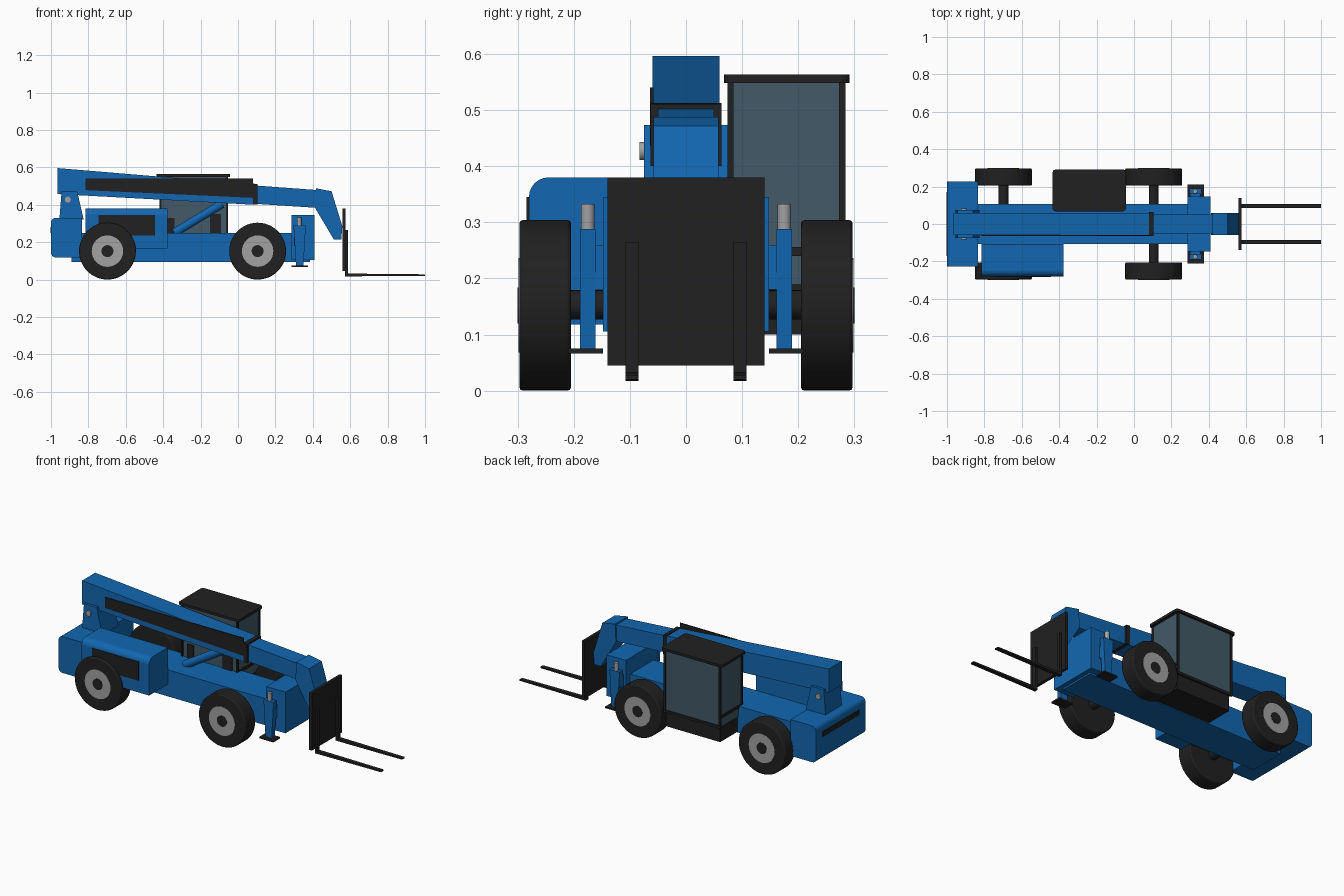
import bpy, math
from mathutils import Vector

if "Cube" in bpy.data.objects:
    bpy.data.objects.remove(bpy.data.objects["Cube"])


def material(name, rgb):
    m = bpy.data.materials.new(name)
    m.diffuse_color = (*rgb, 1)
    m.use_nodes = True
    m.node_tree.nodes["Principled BSDF"].inputs["Base Color"].default_value = m.diffuse_color
    return m


BLUE = material("body blue", (0.006, 0.135, 0.44))
DARK = material("rubber black", (0.015, 0.015, 0.015))
GREY = material("metal grey", (0.36, 0.36, 0.37))
GLASS = material("tinted glass", (0.055, 0.10, 0.135))


def bevel(ob, width, axis, segments=4, rule=lambda p: True):
    """Round the edges parallel to one axis that satisfy a position rule."""
    w = ob.data.attributes.new("bevel_weight_edge", 'FLOAT', 'EDGE')
    for e in ob.data.edges:
        a, b = (ob.data.vertices[i].co for i in e.vertices)
        d = (b - a).normalized()
        if abs(d[axis]) > 0.99 and rule((a + b) / 2):
            w.data[e.index].value = 1
    mod = ob.modifiers.new("rounding", 'BEVEL')
    mod.limit_method = 'WEIGHT'
    mod.width, mod.segments = width, segments
    smooth(ob)


def smooth(ob):
    bpy.ops.object.select_all(action='DESELECT')
    ob.select_set(True)
    bpy.context.view_layer.objects.active = ob
    bpy.ops.object.shade_smooth_by_angle(angle=math.radians(35))


def extrude(name, profile, y0, y1, mat):
    """Solid from an (x, z) outline listed clockwise as seen from the front."""
    n = len(profile)
    verts = [(x, y, z) for y in (y0, y1) for x, z in profile]
    faces = [tuple(range(n)), tuple(reversed(range(n, 2 * n)))]
    faces += [(i, i + n, (i + 1) % n + n, (i + 1) % n) for i in range(n)]
    # outlines run clockwise, so flip to face outward
    faces = [f[::-1] for f in faces]
    me = bpy.data.meshes.new(name)
    me.from_pydata(verts, [], faces)
    me.materials.append(mat)
    ob = bpy.data.objects.new(name, me)
    bpy.context.collection.objects.link(ob)
    return ob


def box(name, x0, x1, y0, y1, z0, z1, mat):
    return extrude(name, [(x0, z0), (x0, z1), (x1, z1), (x1, z0)], y0, y1, mat)


def rod(name, a, b, r, mat, sides=32):
    a, b = Vector(a), Vector(b)
    bpy.ops.mesh.primitive_cylinder_add(vertices=sides, radius=r, depth=(b - a).length,
                                        location=(a + b) / 2)
    ob = bpy.context.object
    ob.name = name
    ob.rotation_euler = (b - a).to_track_quat('Z', 'Y').to_euler()
    ob.data.materials.append(mat)
    smooth(ob)
    return ob


# Chassis, front block and rear counterweight
box("chassis", -0.89, 0.385, -0.108, 0.108, 0.095, 0.25, BLUE)
box("front_block", 0.285, 0.41, -0.148, 0.148, 0.105, 0.345, BLUE)
cw = box("counterweight", -1.0, -0.835, -0.228, 0.228, 0.118, 0.33, BLUE)
bevel(cw, 0.025, 1, rule=lambda p: p.x < -0.9)
box("rear_vent", -1.003, -0.995, -0.17, 0.17, 0.25, 0.28, DARK)

# Engine housing with its side grille
eng = box("engine_housing", -0.815, -0.378, -0.28, -0.108, 0.165, 0.38, BLUE)
bevel(eng, 0.035, 0, 6, lambda p: p.y < -0.2 and p.z > 0.3)
box("engine_grille", -0.745, -0.445, -0.284, -0.276, 0.235, 0.345, DARK)

# Axles and wheels
for end, x in (("rear", -0.698), ("front", 0.105)):
    rod(end + "_axle", (x, -0.22, 0.153), (x, 0.22, 0.153), 0.026, DARK)
    for side, s in (("right", -1), ("left", 1)):
        tag = end + "_" + side
        tyre = rod(tag + "_tyre", (x, s * 0.205, 0.152), (x, s * 0.297, 0.152), 0.152, DARK, 48)
        mod = tyre.modifiers.new("shoulder", 'BEVEL')
        mod.width, mod.segments, mod.angle_limit = 0.006, 2, math.radians(50)
        rod(tag + "_rim", (x, s * 0.25, 0.152), (x, s * 0.2985, 0.152), 0.084, GREY)
        rod(tag + "_hub", (x, s * 0.25, 0.152), (x, s * 0.3, 0.152), 0.032, DARK)

# Cab: glass body, corner posts, roof and base
box("cab_glass", -0.415, -0.06, 0.080, 0.278, 0.19, 0.55, GLASS)
for px in (-0.42, -0.065):
    for py in (0.074, 0.273):
        box("cab_post", px, px + 0.011, py, py + 0.011, 0.19, 0.55, DARK)
    box("cab_cross_rail", px, px + 0.011, 0.08, 0.278, 0.24, 0.256, DARK)
for py in (0.074, 0.273):
    box("cab_sill", -0.42, -0.054, py, py + 0.011, 0.185, 0.2, DARK)
for px, w, top in ((-0.38, 0.04, 0.33), (-0.15, 0.06, 0.35)):
    box("cab_inner_panel", px, px + w, 0.073, 0.081, 0.25, top, DARK)
roof = box("cab_roof", -0.435, -0.043, 0.068, 0.291, 0.548, 0.563, DARK)
bevel(roof, 0.015, 2, 3)
box("cab_base", -0.41, -0.06, 0.10, 0.27, 0.10, 0.19, DARK)

# Boom pivot mast and pin
extrude("boom_mast", [(-0.955, 0.32), (-0.943, 0.473), (-0.86, 0.473), (-0.825, 0.32)],
        -0.075, 0.075, BLUE)
rod("pivot_pin", (-0.91, -0.083, 0.427), (-0.91, 0.083, 0.427), 0.016, GREY)

# Telescopic boom: outer tube, collar, inner tube, bent head
extrude("outer_boom", [(-0.965, 0.457), (-0.965, 0.596), (0.085, 0.508), (0.085, 0.40)],
        -0.06, 0.06, BLUE)
extrude("boom_side_panel", [(-0.815, 0.478), (-0.815, 0.54), (0.08, 0.54), (0.08, 0.437)],
        -0.064, -0.058, DARK)
extrude("boom_collar", [(0.08, 0.402), (0.08, 0.513), (0.103, 0.511), (0.103, 0.40)],
        -0.063, 0.063, DARK)
extrude("inner_boom", [(0.09, 0.405), (0.09, 0.503), (0.43, 0.478), (0.43, 0.383)],
        -0.05, 0.05, BLUE)
extrude("boom_head", [(0.412, 0.383), (0.417, 0.488), (0.50, 0.472), (0.558, 0.285),
                      (0.552, 0.215), (0.512, 0.215)], -0.058, 0.058, BLUE)
rod("lift_cylinder", (-0.34, 0, 0.25), (-0.085, 0, 0.405), 0.023, BLUE)

# Fork carriage and forks
box("fork_carriage", 0.558, 0.575, -0.14, 0.14, 0.045, 0.38, DARK)
for s in (-1, 1):
    y = s * 0.0965
    extrude("fork", [(0.572, 0.017), (0.572, 0.265), (0.587, 0.265), (0.587, 0.032),
                     (1.0, 0.028), (1.0, 0.02)], y - 0.0115, y + 0.0115, DARK)

# Stabilizer legs with rods and feet
for s in (-1, 1):
    y = s * 0.175
    extrude("stabilizer_leg", [(0.31, 0.073), (0.297, 0.288), (0.362, 0.288), (0.35, 0.073)],
            y - 0.014, y + 0.014, BLUE)
    rod("stabilizer_rod", (0.327, y, 0.28), (0.327, y, 0.333), 0.012, GREY)
    ya, yb = sorted((s * 0.148, s * 0.21))
    box("stabilizer_foot", 0.285, 0.375, ya, yb, 0.066, 0.075, DARK)
    ya, yb = sorted((s * 0.14, y))
    box("stabilizer_bracket", 0.30, 0.355, ya, yb, 0.18, 0.26, BLUE)
